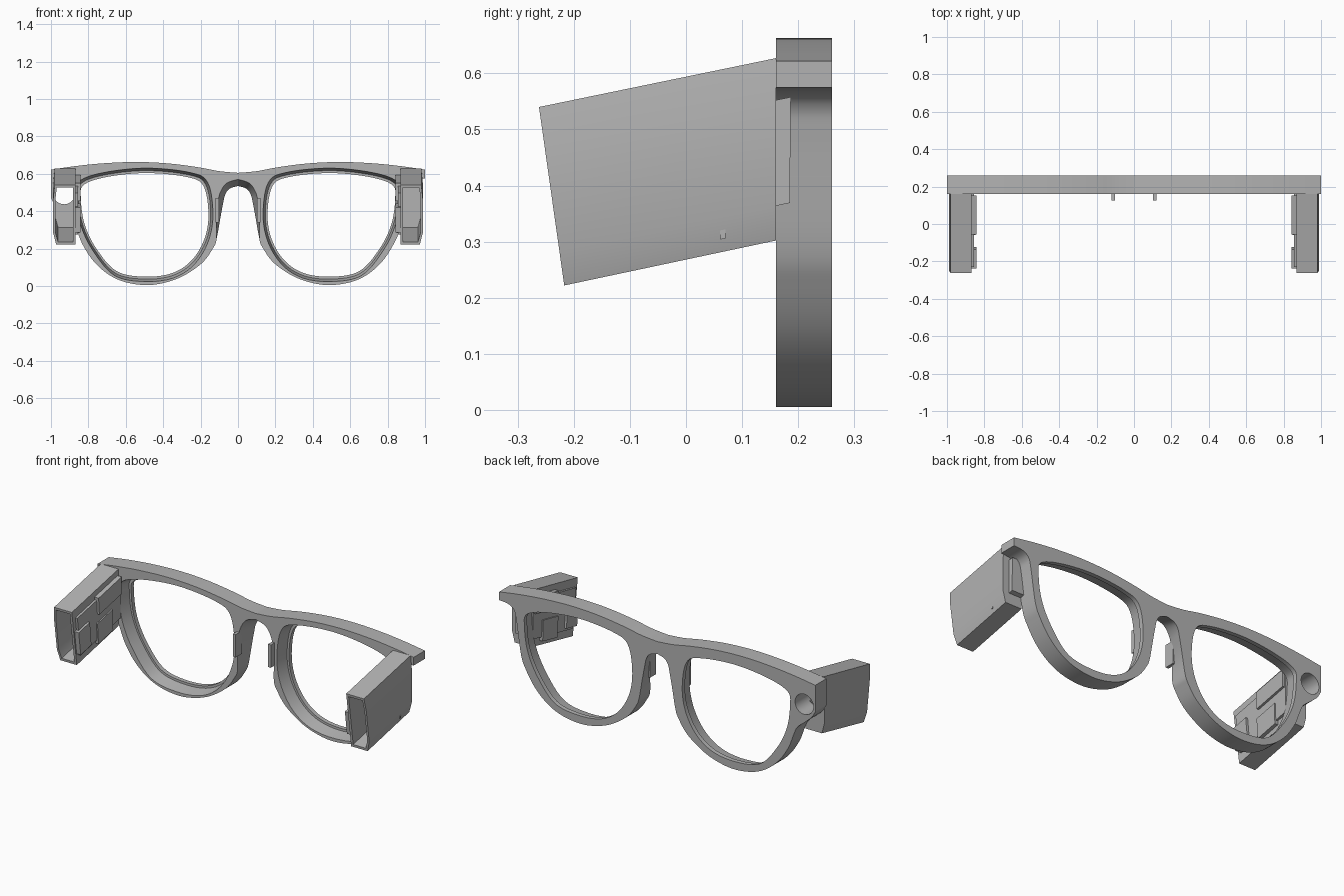
import bpy, bmesh, math
from mathutils import Vector

if "Cube" in bpy.data.objects:
    bpy.data.objects.remove(bpy.data.objects["Cube"])

grey = bpy.data.materials.new("plain grey")
grey.use_nodes = True
grey.diffuse_color = (0.45, 0.45, 0.45, 1)
grey.node_tree.nodes["Principled BSDF"].inputs["Base Color"].default_value = grey.diffuse_color

BACK, FRONT = 0.16, 0.26


def spline(points, steps=8, closed=False):
    """Smooth curve through 2D points."""
    pts = [Vector(p) for p in points]
    n = len(pts)
    out = []
    for i in range(n if closed else n - 1):
        pick = (lambda k: pts[k % n]) if closed else (lambda k: pts[max(0, min(n - 1, k))])
        a, b, c, d = (pick(i + k) for k in (-1, 0, 1, 2))
        for s in range(steps):
            t = s / steps
            out.append(b + (c - a) * t / 2 + (a * 2 - b * 5 + c * 4 - d) * t * t / 2
                       + (b * 3 - a - c * 3 + d) * t ** 3 / 2)
    if not closed:
        out.append(pts[-1])
    return out


def loft(name, rings):
    """Skin a row of equal 3D rings and cap both ends."""
    bm = bmesh.new()
    rows = [[bm.verts.new(p) for p in ring] for ring in rings]
    n = len(rows[0])
    for a, b in zip(rows, rows[1:]):
        for i in range(n):
            j = (i + 1) % n
            bm.faces.new((a[i], a[j], b[j], b[i]))
    bm.faces.new(rows[0])
    bm.faces.new(rows[-1])
    bmesh.ops.recalc_face_normals(bm, faces=bm.faces)
    mesh = bpy.data.meshes.new(name)
    bm.to_mesh(mesh)
    bm.free()
    mesh.materials.append(grey)
    obj = bpy.data.objects.new(name, mesh)
    bpy.context.collection.objects.link(obj)
    return obj


def activate(obj):
    bpy.ops.object.select_all(action='DESELECT')
    obj.select_set(True)
    bpy.context.view_layer.objects.active = obj


def cut(obj, cutter):
    activate(obj)
    mod = obj.modifiers.new("cut", 'BOOLEAN')
    mod.operation, mod.solver, mod.object = 'DIFFERENCE', 'EXACT', cutter
    bpy.ops.object.modifier_apply(modifier=mod.name)
    bpy.data.objects.remove(cutter)


def smooth(obj):
    activate(obj)
    bpy.ops.object.shade_smooth_by_angle(angle=math.radians(28))


# Front frame outline: brow, hinge corner, rim and nose arch
brow = [(0, .605), (.1, .614), (.22, .636), (.38, .656), (.55, .663), (.72, .656), (.87, .641), (1, .622)]
hook = [(1, .575), (.94, .567), (.905, .54), (.89, .48)]
tab = [(1, .47), (.975, .43), (.93, .39), (.885, .35)]
rim = [(.862, .3), (.83, .22), (.77, .13), (.69, .06), (.6, .02), (.49, .005), (.39, .018),
       (.29, .055), (.19, .125), (.135, .2), (.115, .25)]
nose_front = [(.095, .36), (.08, .44), (.068, .49), (.045, .52), (0, .535)]
nose_back = [(.115, .36), (.108, .44), (.095, .5), (.06, .55), (0, .57)]


def half(corner, nose):
    return spline(brow) + spline(corner + rim + nose)


def outline(y, nose):
    plus = half(hook, nose)
    minus = half(tab, nose)[1:-1]
    return [(p.x, y, p.y) for p in plus] + [(-p.x, y, p.y) for p in reversed(minus)]


frame = loft("front_frame", [outline(BACK, nose_back), outline(FRONT, nose_front)])

# Lens openings, stepped and widening toward the wearer
lens = spline([(.158, .385), (.18, .25), (.25, .135), (.355, .068), (.5, .05), (.65, .08),
               (.757, .2), (.82, .33), (.84, .465), (.825, .54), (.7, .583), (.49, .604),
               (.275, .583), (.185, .535)], closed=True)
for side in (1, -1):
    rings = []
    for y, grow in ((BACK - .01, .075), (.235, .035), (.235, 0), (FRONT + .01, 0)):
        rings.append([(side * (.5 + (p.x - .5) * (1 + grow)), y, .327 + (p.y - .327) * (1 + grow * 1.35))
                      for p in lens])
    cut(frame, loft("lens_cutter", rings))


def round_cutter():
    ring = [(math.cos(a * math.tau / 40), math.sin(a * math.tau / 40)) for a in range(40)]
    return loft("hole_cutter", [[(-.93 + .058 * c, y, .495 + .058 * s) for c, s in ring]
                                for y in (.135, .3)])


cut(frame, round_cutter())
smooth(frame)


def arm_point(side, u, t, s):
    """u is the distance outward, t runs up the arm, s from open end to frame."""
    end = Vector((-.217, .222)).lerp(Vector((-.262, .54)), t)
    root = Vector((BACK, .302)).lerp(Vector((BACK, .627)), t)
    p = end.lerp(root, s)
    return (side * u, p.x, p.y)


def arm_prism(name, side, section, s0, s1):
    return loft(name, [[arm_point(side, u, t, s) for u, t in section] for s in (s0, s1)])


def arm_slab(name, side, u0, u1, t0, t1, s0, s1):
    return arm_prism(name, side, [(u0, t0), (u1, t0), (u1, t1), (u0, t1)], s0, s1)


shell = [(.868, 0), (.972, 0), (.988, .19), (.988, .77), (.98, 1), (.868, 1)]
hollow = [(.882, .045), (.962, .045), (.976, .2), (.976, .76), (.969, .955), (.882, .955)]

for side, label in ((1, "left"), (-1, "right")):
    # Hollow temple housing, open at the rear
    arm = arm_prism(label + "_temple_housing", side, shell, 0, 1)
    cut(arm, arm_prism("hollow_cutter", side, hollow, -.1, .96))
    if side < 0:
        cut(arm, round_cutter())
    else:
        arm_slab("left_hinge_plug", side, .87, .95, .19, .77, .95, 1.065)
    smooth(arm)
    # Stepped plates and clips on the inner wall
    arm_slab(label + "_inner_plate", side, .855, .872, .15, .85, .06, 1)
    arm_slab(label + "_upper_clip", side, .842, .87, .6, .9, .48, .98)
    arm_slab(label + "_rear_clip", side, .842, .87, .2, .62, .02, .27)
    arm_slab(label + "_lower_clip", side, .848, .87, .08, .45, .45, .8)
    # Nose pad tab
    pad = [(.102, .34), (.12, .34), (.12, .47), (.102, .47)]
    loft(label + "_nose_tab", [[(side * x, y, z) for x, z in pad] for y in (.125, BACK + .02)])

# Small raised rivet under the left temple
arm_slab("left_rivet", 1, .975, .983, .07, .12, .74, .765)
